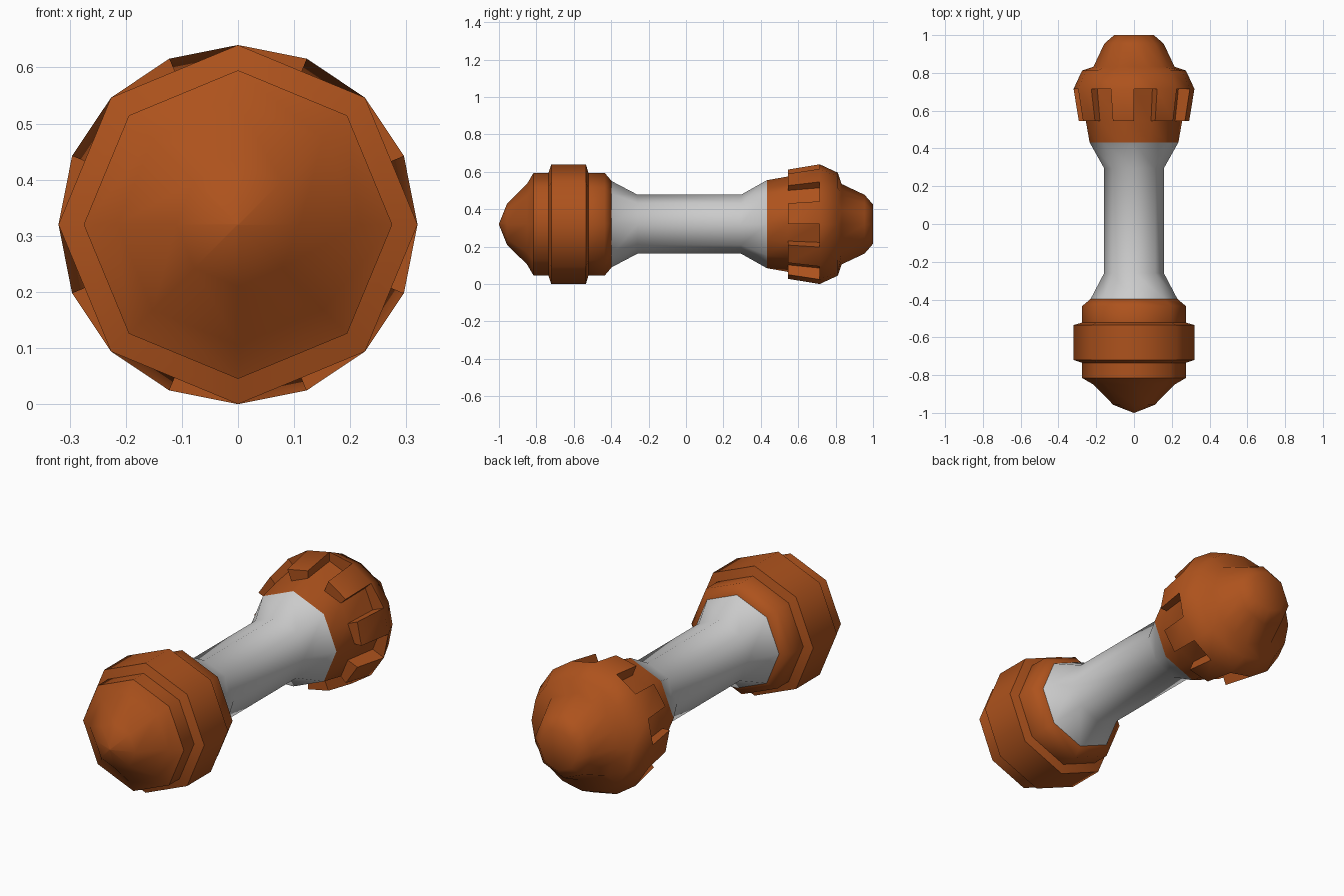
import bpy, bmesh, math

if "Cube" in bpy.data.objects:
    bpy.data.objects.remove(bpy.data.objects["Cube"])

CZ = 0.32
orange = bpy.data.materials.new("orange")
orange.diffuse_color = (0.42, 0.085, 0.012, 1)
orange.use_nodes = True
orange.node_tree.nodes["Principled BSDF"].inputs["Base Color"].default_value = orange.diffuse_color


def ring(bm, n, y, r, octagon=False):
    """Ring of n vertices about the y axis; octagon=True pulls odd points onto 8 flat sides."""
    out = []
    for i in range(n):
        a = math.tau * i / n
        k = r * math.cos(math.pi / 8) if octagon and i % 2 else r
        out.append(bm.verts.new((k * math.cos(a), y, CZ + k * math.sin(a))))
    return out


def bridge(bm, a, b, sectors=None):
    n = len(a)
    for i in sectors if sectors is not None else range(n):
        j = (i + 1) % n
        bm.faces.new((a[i], a[j], b[j], b[i]))


def finish(bm, name, mat=None):
    bmesh.ops.recalc_face_normals(bm, faces=bm.faces)
    me = bpy.data.meshes.new(name)
    bm.to_mesh(me)
    bm.free()
    ob = bpy.data.objects.new(name, me)
    bpy.context.collection.objects.link(ob)
    if mat:
        me.materials.append(mat)
    bpy.ops.object.select_all(action='DESELECT')
    ob.select_set(True)
    bpy.context.view_layer.objects.active = ob
    bpy.ops.object.shade_smooth_by_angle(angle=math.radians(50))
    return ob


def lathe(name, profile, mat=None):
    bm = bmesh.new()
    rings = [ring(bm, 8, y, r) for y, r in profile]
    for a, b in zip(rings, rings[1:]):
        bridge(bm, a, b)
    for end in (rings[0], rings[-1]):
        bm.faces.new(end)
    bmesh.ops.remove_doubles(bm, verts=bm.verts, dist=1e-4)
    return finish(bm, name, mat)


# Grey grip with flared ends
lathe("grip", [(-0.397, 0.23), (-0.26, 0.158), (0.295, 0.158), (0.432, 0.235)])

# Front head: stepped octagonal collar with a blunt point
lathe("front_head", [(-1.0, 0.002), (-0.957, 0.11), (-0.85, 0.215), (-0.815, 0.275),
                     (-0.735, 0.275), (-0.72, 0.32), (-0.535, 0.32), (-0.522, 0.275),
                     (-0.435, 0.275), (-0.397, 0.23)], orange)

# Back head: rounded end with alternating raised teeth and slots
bm = bmesh.new()
base = ring(bm, 16, 0.432, 0.235, True)
foot = ring(bm, 16, 0.545, 0.255, True)
slot_top = ring(bm, 16, 0.715, 0.275, True)
tooth = ring(bm, 16, 0.545, 0.292)
rim = ring(bm, 16, 0.715, 0.32)
teeth, slots = range(0, 16, 2), range(1, 16, 2)
bm.faces.new(base)
bridge(bm, base, foot)
bridge(bm, foot, tooth, teeth)
bridge(bm, tooth, rim, teeth)
bridge(bm, foot, slot_top, slots)
bridge(bm, slot_top, rim, slots)
for i in range(16):
    bm.faces.new((foot[i], tooth[i], rim[i], slot_top[i]))
last = rim
for y, r, octa in [(0.812, 0.275, False), (0.832, 0.215, True),
                   (0.955, 0.157, True), (1.0, 0.105, True)]:
    nxt = ring(bm, 16, y, r, octa)
    bridge(bm, last, nxt)
    last = nxt
bm.faces.new(last)
finish(bm, "back_head", orange)
